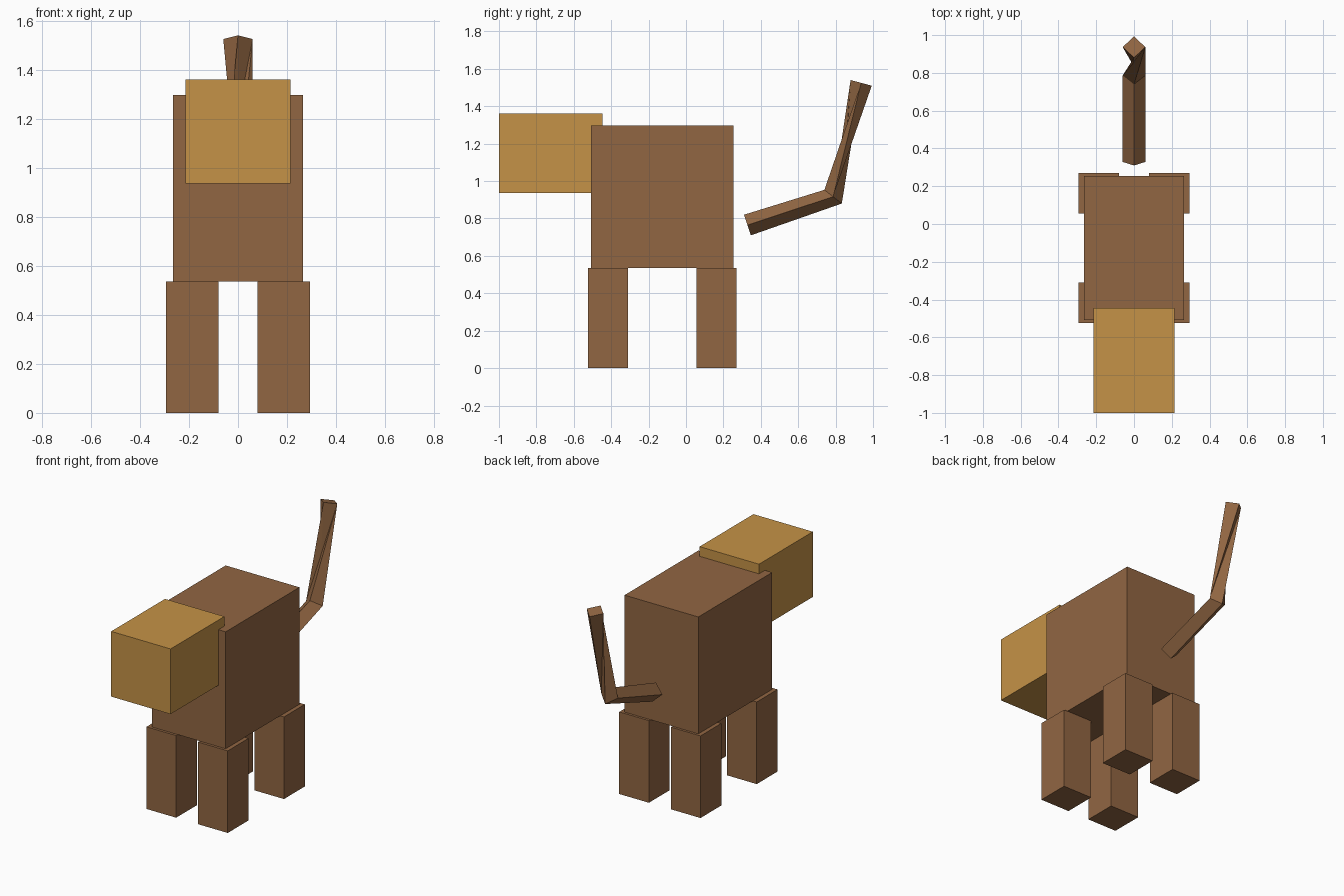
import bpy
import bmesh
from mathutils import Vector

cube = bpy.data.objects.get("Cube")
if cube:
    bpy.data.objects.remove(cube, do_unlink=True)


def make_material(name, rgb):
    mat = bpy.data.materials.new(name)
    mat.use_nodes = True
    mat.diffuse_color = (*rgb, 1)
    mat.node_tree.nodes["Principled BSDF"].inputs["Base Color"].default_value = (*rgb, 1)
    return mat


brown = make_material("brown fur", (0.285, 0.133, 0.055))
tan = make_material("golden tan", (0.56, 0.29, 0.063))


def finish(name, bm, mat):
    bmesh.ops.recalc_face_normals(bm, faces=bm.faces)
    mesh = bpy.data.meshes.new(name)
    bm.to_mesh(mesh)
    bm.free()
    mesh.materials.append(mat)
    obj = bpy.data.objects.new(name, mesh)
    bpy.context.collection.objects.link(obj)
    return obj


def box(name, low, high, mat):
    """Box between two opposite corners."""
    low, high = Vector(low), Vector(high)
    size, centre = high - low, (low + high) / 2
    bm = bmesh.new()
    bmesh.ops.create_cube(bm, size=1)
    for v in bm.verts:
        v.co = Vector(a * b for a, b in zip(v.co, size)) + centre
    return finish(name, bm, mat)


# Body and head
box("body", (-0.266, -0.507, 0.535), (0.266, 0.253, 1.297), brown)
box("head", (-0.214, -1.0, 0.935), (0.214, -0.446, 1.36), tan)

# Four legs
for side, x in (("left", 0.186), ("right", -0.186)):
    for end, y in (("front", -0.417), ("back", 0.162)):
        box(f"{end}_{side}_leg", (x - 0.107, y - 0.107, 0),
            (x + 0.107, y + 0.107, 0.535), brown)

# Bent tail: diamond cross-sections, each given by its front and back corner
HALF_WIDTH = 0.06
bm = bmesh.new()


def ring(front, back):
    f, b = Vector((0, *front)), Vector((0, *back))
    side = Vector((HALF_WIDTH, 0, 0))
    mid = (f + b) / 2
    return [bm.verts.new(p) for p in (f, mid + side, b, mid - side)]


root = ring((0.31, 0.82), (0.347, 0.71))
bend = ring((0.74, 0.953), (0.833, 0.88))
tip = ring((0.88, 1.54), (0.993, 1.51))
bm.faces.new(root)
bm.faces.new(tip)
for i in range(4):
    j = (i + 1) % 4
    # Straight lower section
    bm.faces.new((root[i], root[j], bend[j], bend[i]))
    # Upper section twisted by a quarter turn, split into triangles
    a, b, c, d = bend[i], bend[j], tip[(j + 1) % 4], tip[j]
    if i == 0 or i == 1:
        bm.faces.new((a, b, c) if i == 1 else (a, b, d))
        bm.faces.new((a, c, d) if i == 1 else (b, c, d))
    else:
        bm.faces.new((a, b, c))
        bm.faces.new((a, c, d))
finish("tail", bm, brown)
